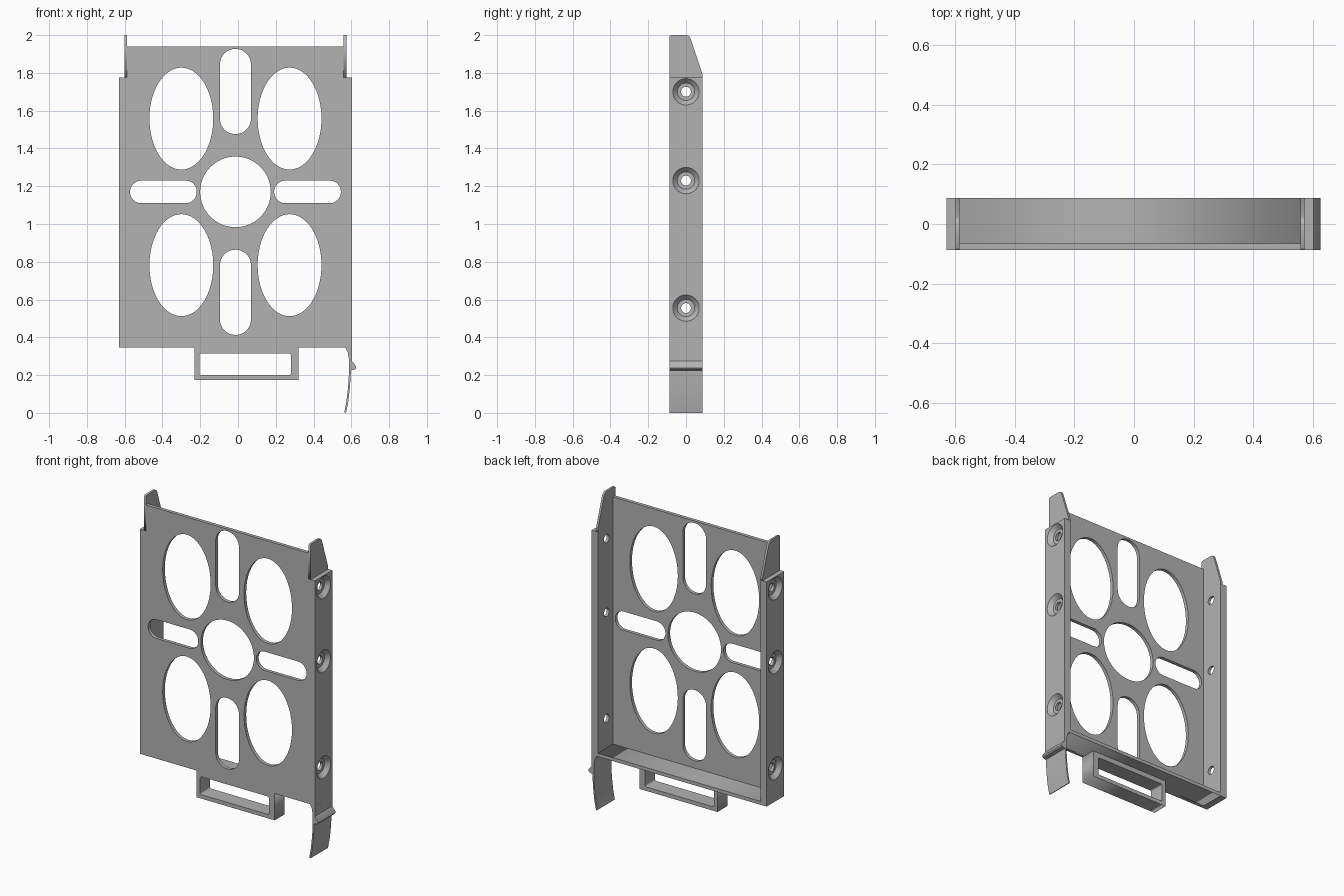
import bpy
import bmesh
from math import cos, sin, pi
from mathutils import Matrix

cube = bpy.data.objects.get("Cube")
if cube:
    bpy.data.objects.remove(cube, do_unlink=True)

GREY = (0.45, 0.45, 0.45, 1.0)
mat = bpy.data.materials.new("plain grey")
mat.use_nodes = True
mat.diffuse_color = GREY
mat.node_tree.nodes["Principled BSDF"].inputs["Base Color"].default_value = GREY

CX = -0.0135               # centre line of the tray
HALF, INNER, FIN = 0.616, 0.573, 0.587   # half widths: outer wall, inner wall, fin
DEPTH = 0.088
BASE, SHOULDER, TOP = 0.345, 1.775, 1.94


def activate(ob):
    bpy.ops.object.select_all(action='DESELECT')
    ob.select_set(True)
    bpy.context.view_layer.objects.active = ob


def prism(name, loops, axis, lo, hi):
    """Extrude closed outlines (first is outer, others are holes) along x or y."""
    cu = bpy.data.curves.new(name, 'CURVE')
    cu.dimensions = '2D'
    cu.fill_mode = 'BOTH'
    cu.extrude = (hi - lo) / 2
    for pts in loops:
        sp = cu.splines.new('POLY')
        sp.points.add(len(pts) - 1)
        for p, (u, v) in zip(sp.points, pts):
            p.co = (u, v, 0, 1)
        sp.use_cyclic_u = True
    ob = bpy.data.objects.new(name, cu)
    bpy.context.collection.objects.link(ob)
    activate(ob)
    bpy.ops.object.convert(target='MESH')
    ob = bpy.context.object
    mid = (lo + hi) / 2
    if axis == 'y':
        m = Matrix(((1, 0, 0, 0), (0, 0, 1, mid), (0, 1, 0, 0), (0, 0, 0, 1)))
    else:
        m = Matrix(((0, 0, 1, mid), (1, 0, 0, 0), (0, 1, 0, 0), (0, 0, 0, 1)))
    bm = bmesh.new()
    bm.from_mesh(ob.data)
    bm.transform(m)
    bmesh.ops.remove_doubles(bm, verts=bm.verts, dist=1e-5)
    bmesh.ops.recalc_face_normals(bm, faces=bm.faces)
    bm.to_mesh(ob.data)
    bm.free()
    ob.data.materials.clear()
    ob.data.materials.append(mat)
    return ob


def smooth(ob):
    activate(ob)
    bpy.ops.object.shade_smooth_by_angle(angle=0.5)


def rect(x0, x1, z0, z1):
    return [(x0, z0), (x1, z0), (x1, z1), (x0, z1)]


def ellipse(cx, cz, rx, rz, n=64):
    return [(cx + rx * cos(2 * pi * i / n), cz + rz * sin(2 * pi * i / n)) for i in range(n)]


def rounded(x0, x1, z0, z1, r, n=12):
    pts = []
    corners = [(x1 - r, z1 - r), (x0 + r, z1 - r), (x0 + r, z0 + r), (x1 - r, z0 + r)]
    for k, (cx, cz) in enumerate(corners):
        for i in range(n + 1):
            a = pi / 2 * (k + i / n)
            pts.append((cx + r * cos(a), cz + r * sin(a)))
    return pts


# Front plate with oval, round and slotted openings
MID = 1.17
holes = [ellipse(CX, MID, 0.187, 0.187)]
for s in (-1, 1):
    for t in (-1, 1):
        holes.append(ellipse(CX + s * 0.2865, MID + t * 0.388, 0.169, 0.27))
    x0, x1 = sorted((CX + s * 0.205, CX + s * 0.558))
    holes.append(rounded(x0, x1, MID - 0.06, MID + 0.06, 0.0595))
    z0, z1 = sorted((MID + s * 0.306, MID + s * 0.757))
    holes.append(rounded(CX - 0.082, CX + 0.082, z0, z1, 0.0815))
plate = prism("front_plate", [rect(CX - INNER, CX + INNER, BASE, TOP)] + holes,
              'y', -DEPTH, -0.066)
smooth(plate)

# Bottom shelf
prism("bottom_shelf", [rect(CX - INNER, CX + INNER, BASE, BASE + 0.022)],
      'y', -0.066, DEPTH)


def screw_cutter(x_out, s, z, n=40):
    """Turned countersink shape, pointing inward from the wall's outer face."""
    profile = [(0.01, 0.07), (0.0, 0.07), (-0.026, 0.046), (-0.026, 0.026), (-0.06, 0.026)]
    bm = bmesh.new()
    rings = []
    for d, r in profile:
        rings.append([bm.verts.new((x_out + s * d, r * cos(2 * pi * i / n),
                                    z + r * sin(2 * pi * i / n))) for i in range(n)])
    for a, b in zip(rings, rings[1:]):
        for i in range(n):
            j = (i + 1) % n
            bm.faces.new((a[i], a[j], b[j], b[i]))
    bm.faces.new(rings[0])
    bm.faces.new(rings[-1])
    bmesh.ops.recalc_face_normals(bm, faces=bm.faces)
    me = bpy.data.meshes.new("screw_cutter")
    bm.to_mesh(me)
    bm.free()
    me.materials.append(mat)
    ob = bpy.data.objects.new("screw_cutter", me)
    ob.hide_render = True
    bpy.context.collection.objects.link(ob)
    return ob


# Side walls with countersunk screw holes, and guide fins above them
fin_outline = [(-DEPTH, SHOULDER), (DEPTH, SHOULDER), (DEPTH, 1.79), (0.026, 1.978),
               (0.02, 1.99), (0.012, 1.997), (0.0, 2.0), (-0.08, 2.0), (-DEPTH, 1.994)]
for s, side in ((1, "left"), (-1, "right")):
    lo, hi = sorted((CX + s * INNER, CX + s * HALF))
    wall = prism(side + "_wall", [rect(-DEPTH, DEPTH, BASE, SHOULDER)], 'x', lo, hi)
    for z in (0.555, 1.23, 1.70):
        cutter = screw_cutter(CX + s * HALF, s, z)
        mod = wall.modifiers.new("screw_hole", 'BOOLEAN')
        mod.operation = 'DIFFERENCE'
        mod.solver = 'EXACT'
        mod.object = cutter
        activate(wall)
        bpy.ops.object.modifier_apply(modifier=mod.name)
        bpy.data.objects.remove(cutter, do_unlink=True)
    smooth(wall)
    lo, hi = sorted((CX + s * INNER, CX + s * FIN))
    prism(side + "_guide_fin", [fin_outline], 'x', lo, hi)

# Pull handle below the plate
prism("pull_handle", [rect(-0.23, 0.32, 0.175, BASE),
                      rounded(-0.205, 0.28, 0.2, 0.314, 0.01, 4)], 'y', -DEPTH, 0.012)

# Springy latch tab with a ridge
latch = [(0.567, BASE), (0.58, 0.325), (0.588, 0.28), (0.588, 0.22), (0.583, 0.14),
         (0.574, 0.06), (0.563, 0.004), (0.572, 0.0), (0.584, 0.06), (0.593, 0.14),
         (0.598, 0.225), (0.62, 0.23), (0.626, 0.238), (0.624, 0.248),
         (0.603, 0.275), (0.603, BASE)]
smooth(prism("latch_tab", [latch], 'y', -DEPTH, DEPTH))
